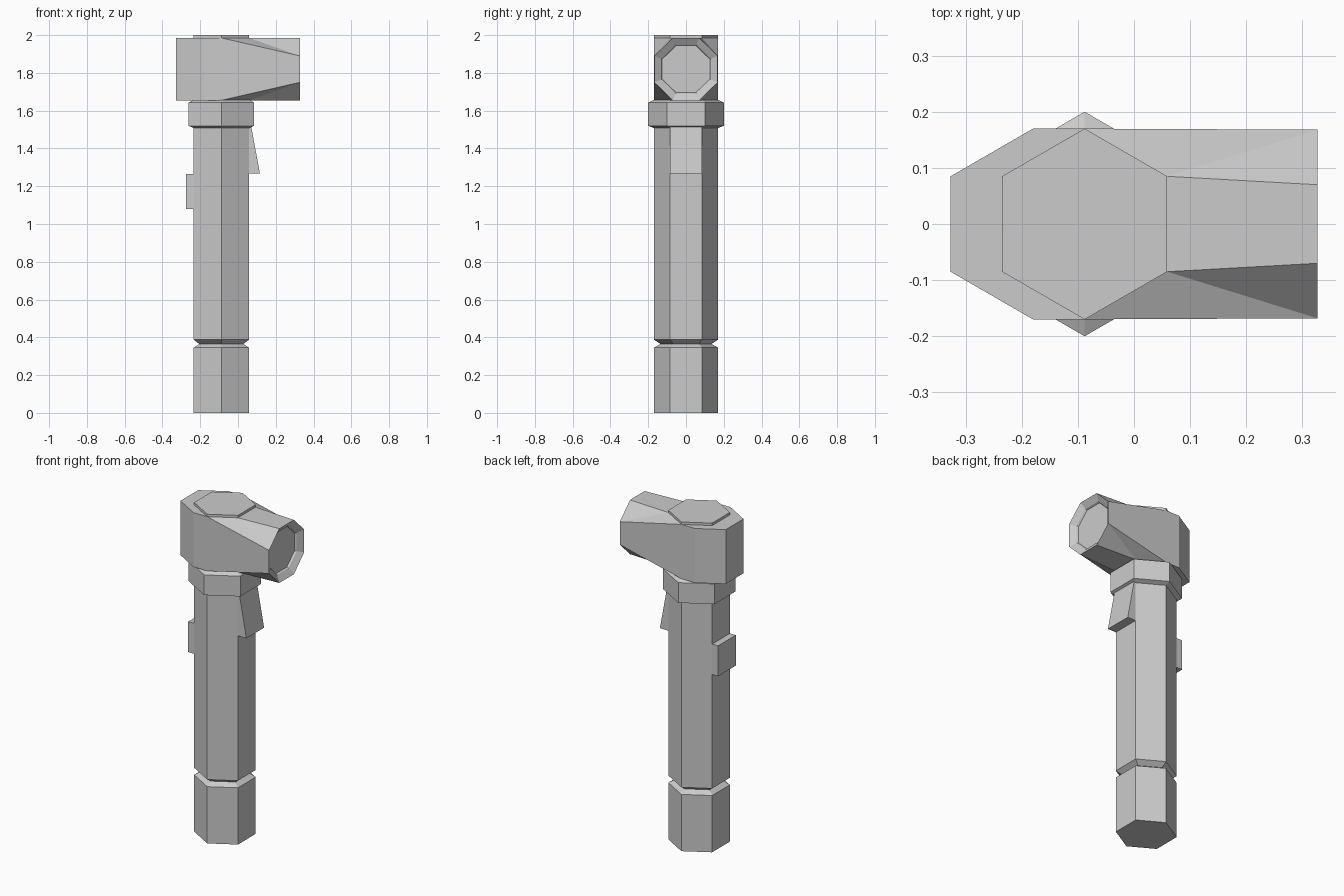
import bpy, bmesh
from math import sin, cos, pi

if "Cube" in bpy.data.objects:
    bpy.data.objects.remove(bpy.data.objects["Cube"])

CX = -0.088           # handle axis
MID, H = 1.82, 0.165  # head centre height and half height


def make(name, polys):
    """Build one flat-shaded mesh from polygons, welding shared corners."""
    bm = bmesh.new()
    for poly in polys:
        bm.faces.new([bm.verts.new(p) for p in poly])
    bmesh.ops.remove_doubles(bm, verts=bm.verts, dist=0.0005)
    bmesh.ops.recalc_face_normals(bm, faces=bm.faces)
    me = bpy.data.meshes.new(name)
    bm.to_mesh(me)
    bm.free()
    ob = bpy.data.objects.new(name, me)
    bpy.context.collection.objects.link(ob)
    return ob


def bridge(a, b):
    n = len(a)
    return [(a[i], a[(i + 1) % n], b[(i + 1) % n], b[i]) for i in range(n)]


def hex_stack(name, profile):
    """Six-sided turned part from (radius, height) pairs."""
    rings = [[(CX + r * cos(pi / 6 + i * pi / 3), r * sin(pi / 6 + i * pi / 3), z)
              for i in range(6)] for r, z in profile]
    polys = [rings[0], rings[-1]]
    for a, b in zip(rings, rings[1:]):
        polys += bridge(a, b)
    return make(name, polys)


def side_extrude(name, outline, w):
    """Extrude an x-z outline to both sides of y = 0."""
    a = [(x, -w, z) for x, z in outline]
    b = [(x, w, z) for x, z in outline]
    return make(name, [a, b] + bridge(a, b))


# Handle with groove, collar and top cap
hex_stack("handle", [(0.17, 0), (0.17, 0.345), (0.135, 0.365), (0.17, 0.388), (0.17, 1.52)])
hex_stack("collar", [(0.17, 1.508), (0.2, 1.52), (0.2, 1.643), (0.17, 1.657)])
hex_stack("top_cap", [(0.17, 1.975), (0.17, 2.0)])

# Clip on the front and switch on the back of the handle
side_extrude("trigger", [(0.05, 1.515), (0.07, 1.515), (0.116, 1.268), (0.05, 1.268)], 0.085)
side_extrude("switch", [(-0.275, 1.08), (-0.225, 1.08), (-0.225, 1.265), (-0.275, 1.265)], 0.085)

# Lamp head: hexagonal back blending into an octagonal mouth
XB, XF = -0.327, 0.327
half = [(XB, 0.085), (-0.18, 0.17), (CX, 0.17), (0.059, 0.085), (XF, 0.07)]
polys = []
for s in (-1, 1):
    z = MID + s * H
    polys.append([(x, y, z) for x, y in half] + [(x, -y, z) for x, y in reversed(half)])
    for m in (-1, 1):
        a, b, c = [(x, m * y, z) for x, y in half[2:]]
        d = (XF, m * 0.168, MID + s * 0.07)
        polys += [(a, b, d), (b, c, d)]
for m in (-1, 1):
    lo, hi = MID - H, MID + H
    polys.append([(XB, m * 0.085, lo), (-0.18, m * 0.17, lo),
                  (-0.18, m * 0.17, hi), (XB, m * 0.085, hi)])
    polys.append([(-0.18, m * 0.17, lo), (CX, m * 0.17, lo), (XF, m * 0.168, MID - 0.07),
                  (XF, m * 0.168, MID + 0.07), (CX, m * 0.17, hi), (-0.18, m * 0.17, hi)])
polys.append([(XB, -0.085, lo), (XB, 0.085, lo), (XB, 0.085, hi), (XB, -0.085, hi)])

# Sloped rim and recessed lens in the mouth
octagon = [(0.168, -0.07), (0.168, 0.07), (0.07, H), (-0.07, H),
           (-0.168, 0.07), (-0.168, -0.07), (-0.07, -H), (0.07, -H)]
rings = [[(x, k * y, MID + k * z) for y, z in octagon]
         for x, k in ((XF, 1), (XF - 0.025, 0.78), (XF - 0.035, 0.75))]
polys += bridge(rings[0], rings[1]) + bridge(rings[1], rings[2]) + [rings[2]]
make("lamp_head", polys)
